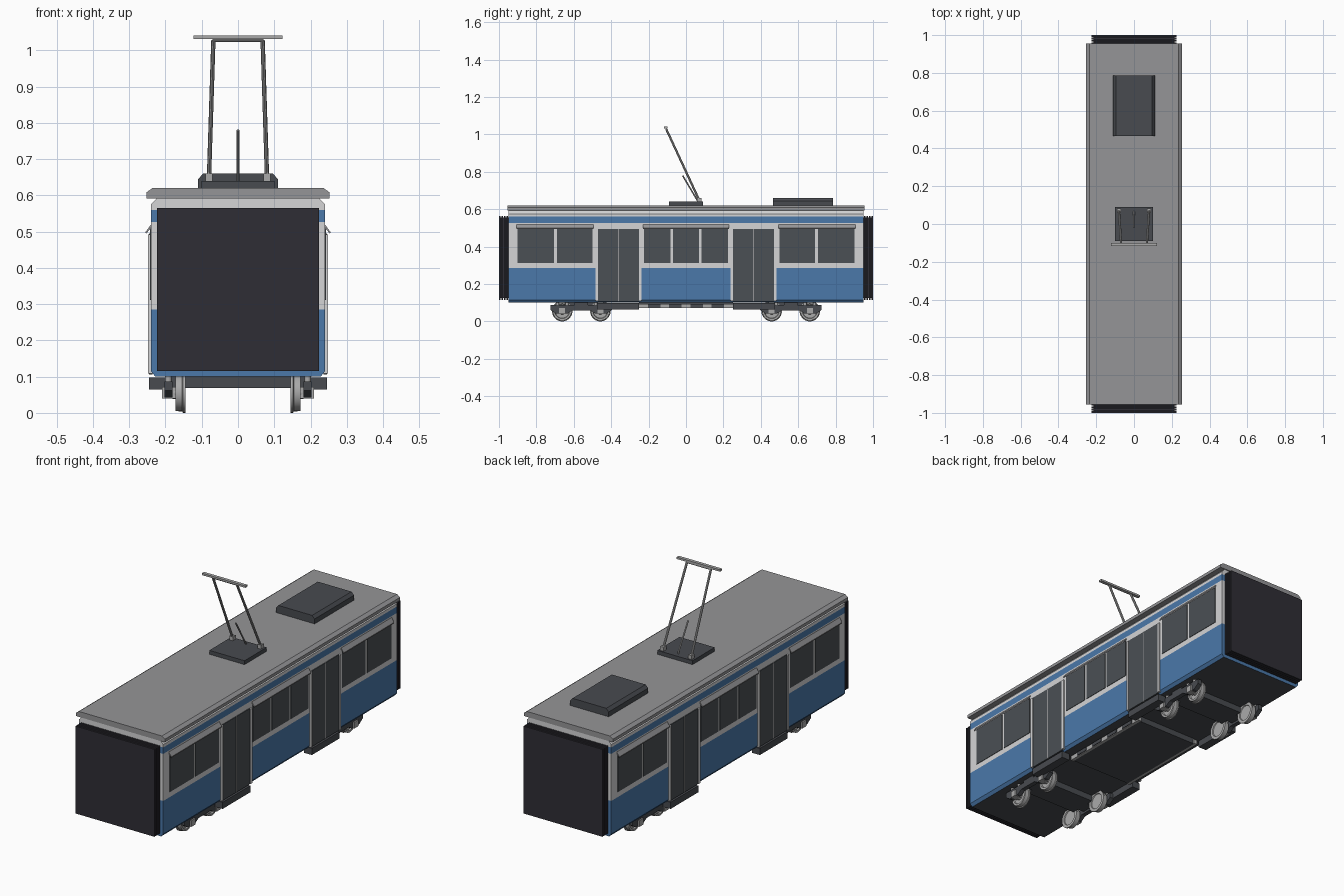
import bpy, bmesh, math
from mathutils import Vector, Matrix

if "Cube" in bpy.data.objects:
    bpy.data.objects.remove(bpy.data.objects["Cube"])


def material(name, rgb):
    m = bpy.data.materials.new(name)
    m.diffuse_color = (*rgb, 1)
    m.use_nodes = True
    m.node_tree.nodes["Principled BSDF"].inputs["Base Color"].default_value = m.diffuse_color
    return m


BLUE = material("blue paint", (0.069, 0.188, 0.40))
WHITE = material("off white paint", (0.66, 0.66, 0.67))
GLASS = material("dark glass", (0.07, 0.08, 0.09))
ROOF = material("roof grey", (0.30, 0.30, 0.31))
DARK = material("underframe grey", (0.065, 0.07, 0.08))
RUBBER = material("bellows black", (0.028, 0.027, 0.035))
METAL = material("bare metal", (0.40, 0.40, 0.40))


# ---- shape helpers: each adds a closed shape to a bmesh ----
def box(x0, x1, y0, y1, z0, z1):
    return prism([(x0, z0), (x1, z0), (x1, z1), (x0, z1)], "Y", y0, y1)


def prism(pts, axis, a, b):
    """Extrude a profile: (x, z) points along Y or (y, z) points along X."""
    def place(p, t):
        return (p[0], t, p[1]) if axis == "Y" else (t, p[0], p[1])

    def add(bm):
        lo = [bm.verts.new(place(p, a)) for p in pts]
        hi = [bm.verts.new(place(p, b)) for p in pts]
        bm.faces.new(lo)
        bm.faces.new(hi)
        n = len(pts)
        for i in range(n):
            j = (i + 1) % n
            bm.faces.new((lo[i], lo[j], hi[j], hi[i]))
    return add


def rod(p, q, r, sides=8):
    def add(bm):
        a, b = Vector(p), Vector(q)
        rot = (b - a).to_track_quat("Z", "Y").to_matrix().to_4x4()
        bmesh.ops.create_cone(bm, cap_ends=True, segments=sides, radius1=r, radius2=r,
                              depth=(b - a).length, matrix=Matrix.Translation((a + b) / 2) @ rot)
    return add


def lathe(profile, y, z, sides=28):
    """Revolve (x, radius) points around an x-parallel axle."""
    def add(bm):
        rings = []
        for x, r in profile:
            rings.append([bm.verts.new((x, y + r * math.cos(math.tau * i / sides),
                                        z + r * math.sin(math.tau * i / sides)))
                          for i in range(sides)])
        for a, b in zip(rings, rings[1:]):
            for i in range(sides):
                j = (i + 1) % sides
                bm.faces.new((a[i], a[j], b[j], b[i]))
        bm.faces.new(rings[0])
        bm.faces.new(rings[-1])
    return add


def part(name, mat, shapes, mirror="", smooth=False):
    bm = bmesh.new()
    for shape in shapes:
        shape(bm)
    bmesh.ops.recalc_face_normals(bm, faces=bm.faces)
    me = bpy.data.meshes.new(name)
    bm.to_mesh(me)
    bm.free()
    ob = bpy.data.objects.new(name, me)
    bpy.context.collection.objects.link(ob)
    me.materials.append(mat)
    if smooth:
        bpy.ops.object.select_all(action="DESELECT")
        ob.select_set(True)
        bpy.context.view_layer.objects.active = ob
        bpy.ops.object.shade_smooth_by_angle(angle=math.radians(40))
    if mirror:
        mod = ob.modifiers.new("mirror", "MIRROR")
        mod.use_axis = [a in mirror for a in "XYZ"]
        mod.use_mirror_merge = False
    return ob


# ---- body shell: stacked bands, coloured by height ----
def shell(bm):
    levels = [(0.228, 0.10), (0.24, 0.115), (0.24, 0.285), (0.24, 0.527),
              (0.24, 0.56), (0.24, 0.575), (0.224, 0.592)]
    rows = [[bm.verts.new((sx * w, sy * 0.95, z)) for sx, sy in
             ((-1, -1), (1, -1), (1, 1), (-1, 1))] for w, z in levels]
    for a, b in zip(rows, rows[1:]):
        for i in range(4):
            j = (i + 1) % 4
            bm.faces.new((a[i], a[j], b[j], b[i]))
    bm.faces.new(rows[0])
    bm.faces.new(rows[-1])


body = part("body_shell", BLUE, [shell])
body.data.materials.append(WHITE)
body.data.materials.append(DARK)
for f in body.data.polygons:
    z = f.center.z
    if z < 0.101:
        f.material_index = 2
    elif 0.285 < z < 0.527 or z > 0.56:
        f.material_index = 1

# ---- roof and roof equipment ----
part("roof", ROOF, [prism([(-0.253, 0.592), (0.253, 0.592), (0.253, 0.608), (0.236, 0.62),
                           (-0.236, 0.62), (-0.253, 0.608)], "Y", -0.955, 0.955)])
part("roof_unit", DARK, [prism([(-0.11, 0.62), (0.11, 0.62), (0.11, 0.645), (0.096, 0.66),
                                (-0.096, 0.66), (-0.11, 0.645)], "Y", 0.465, 0.785)])
part("pantograph_base", DARK, [box(-0.1, 0.1, -0.09, 0.09, 0.62, 0.64)])
part("pantograph_feet", METAL, [box(0.07, 0.09, 0.058, 0.082, 0.64, 0.66)], "X")
part("pantograph_arms", METAL, [rod((0.08, 0.07, 0.65), (0.068, -0.105, 1.027), 0.006)], "X", True)
part("pantograph_crossbar", METAL, [rod((-0.07, -0.105, 1.027), (0.07, -0.105, 1.027), 0.004)], "", True)
part("pantograph_strut", METAL, [rod((0, 0.065, 0.64), (0, -0.018, 0.78), 0.004)], "", True)
part("collector_head", METAL, [box(-0.123, 0.123, -0.117, -0.1, 1.031, 1.041)])

# ---- end bellows ----
ribs = [box(-0.224, 0.224, y, y + 0.009, 0.116, 0.565) for y in (0.952, 0.965, 0.978, 0.991)]
part("bellows", RUBBER, ribs + [box(-0.215, 0.215, 0.945, 0.995, 0.125, 0.556)], "Y")

# ---- windows and hoods ----
def panes(spans):
    return [box(0.238, 0.2425, a, b, 0.312, 0.508) for a, b in spans]


def hood(a, b):
    return prism([(0.239, 0.521), (0.255, 0.499), (0.254, 0.493), (0.239, 0.512)], "Y", a, b)


part("end_windows", GLASS, panes([(0.50, 0.69), (0.705, 0.90)]), "XY")
part("middle_windows", GLASS, panes([(-0.225, -0.083), (-0.07, 0.07), (0.083, 0.225)]), "X")
part("end_window_hoods", ROOF, [hood(0.495, 0.905)], "XY")
part("middle_window_hoods", ROOF, [hood(-0.23, 0.23)], "X")

# ---- doors ----
part("door_frames", WHITE, [box(0.236, 0.248, 0.238, 0.251, 0.108, 0.492),
                            box(0.236, 0.248, 0.471, 0.484, 0.108, 0.492)], "XY")
part("door_leaves", GLASS, [box(0.236, 0.244, 0.251, 0.358, 0.106, 0.495),
                            box(0.236, 0.244, 0.364, 0.471, 0.106, 0.495)], "XY")
part("door_seams", ROOF, [box(0.236, 0.245, 0.358, 0.364, 0.106, 0.495)], "XY")
part("door_steps", DARK, [box(0.20, 0.245, 0.25, 0.475, 0.064, 0.098)], "XY")

# ---- underframe between the bogies ----
part("equipment_box", DARK, [box(-0.17, 0.17, -0.25, 0.25, 0.071, 0.101)])
part("side_beams", METAL, [box(0.165, 0.185, -0.255, 0.255, 0.071, 0.094)], "X")
part("beam_covers", DARK, [box(0.18, 0.189, y - 0.034, y + 0.034, 0.074, 0.092)
                           for y in (-0.17, -0.057, 0.057, 0.17)], "X")

# ---- bogies ----
CENTRE = 0.56
AXLES = (CENTRE - 0.102, CENTRE + 0.102)
half = [(0.165, 0.087), (0.165, 0.062), (0.135, 0.042), (0.075, 0.042), (0.05, 0.058)]
frame = [(CENTRE + y, z) for y, z in half] + [(CENTRE - y, z) for y, z in reversed(half)]
part("bogie_side_frames", DARK, [prism(frame, "X", 0.18, 0.203)], "XY")
part("bogie_bolsters", DARK, [box(-0.145, 0.145, CENTRE - 0.07, CENTRE + 0.07, 0.069, 0.101)], "Y")
part("bogie_brackets", DARK, [box(0.12, 0.2, CENTRE - 0.035, CENTRE + 0.035, 0.069, 0.101)], "XY")
part("axle_boxes", METAL, [box(0.172, 0.21, y - 0.016, y + 0.016, 0.04, 0.072) for y in AXLES], "XY")
part("bogie_springs", METAL, [rod((0.192, y + d, 0.085), (0.192, y + d, 0.102), 0.009, 12)
                              for y in AXLES for d in (-0.025, 0.025)], "XY", True)
wheel = [(0.15, 0.018), (0.15, 0.038), (0.145, 0.04), (0.145, 0.055), (0.152, 0.055),
         (0.154, 0.051), (0.173, 0.050), (0.173, 0.040), (0.166, 0.037), (0.166, 0.018),
         (0.18, 0.016)]
part("wheels", METAL, [lathe(wheel, y, 0.055) for y in AXLES], "XY", True)
